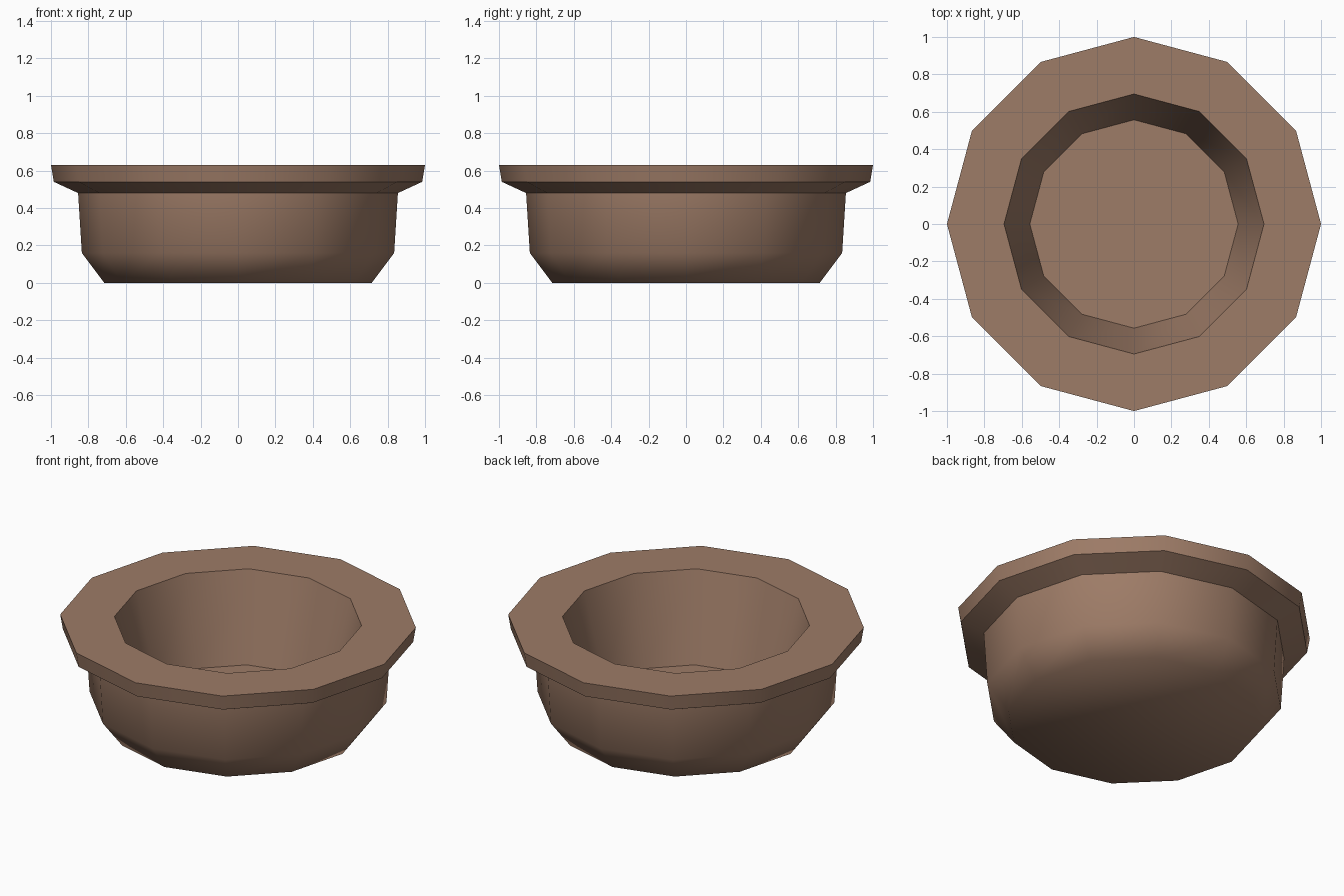
import bpy, bmesh, math

if "Cube" in bpy.data.objects:
    bpy.data.objects.remove(bpy.data.objects["Cube"])

SIDES = 12
# Profile (radius, height, sharp ring) from underside, over the rim, to the inner floor
PROFILE = [(0.715, 0.0, False), (0.835, 0.16, False), (0.855, 0.48, True),
           (0.985, 0.54, True), (1.0, 0.63, True), (0.695, 0.63, True),
           (0.557, 0.10, True)]

clay = bpy.data.materials.new("brown clay")
clay.diffuse_color = (0.34, 0.20, 0.135, 1)
clay.use_nodes = True
clay.node_tree.nodes["Principled BSDF"].inputs["Base Color"].default_value = clay.diffuse_color

# Bowl: twelve-sided turned pot with a thick flared rim
bm = bmesh.new()
rings = []
for r, z, _ in PROFILE:
    rings.append([bm.verts.new((r * math.cos(2 * math.pi * i / SIDES),
                                r * math.sin(2 * math.pi * i / SIDES), z))
                  for i in range(SIDES)])
for a, b in zip(rings, rings[1:]):
    for i in range(SIDES):
        j = (i + 1) % SIDES
        bm.faces.new((a[i], a[j], b[j], b[i]))
bm.faces.new(rings[0][::-1])   # underside
bm.faces.new(rings[-1])        # inner floor
for f in bm.faces:
    f.smooth = True

# Crisp rim and floor edges, soft walls and base
for ring, (_, _, sharp) in zip(rings, PROFILE):
    for i in range(SIDES):
        bm.edges.get((ring[i], ring[(i + 1) % SIDES])).smooth = not sharp

mesh = bpy.data.meshes.new("pot")
bm.to_mesh(mesh)
bm.free()
mesh.materials.append(clay)
bpy.context.collection.objects.link(bpy.data.objects.new("pot", mesh))
